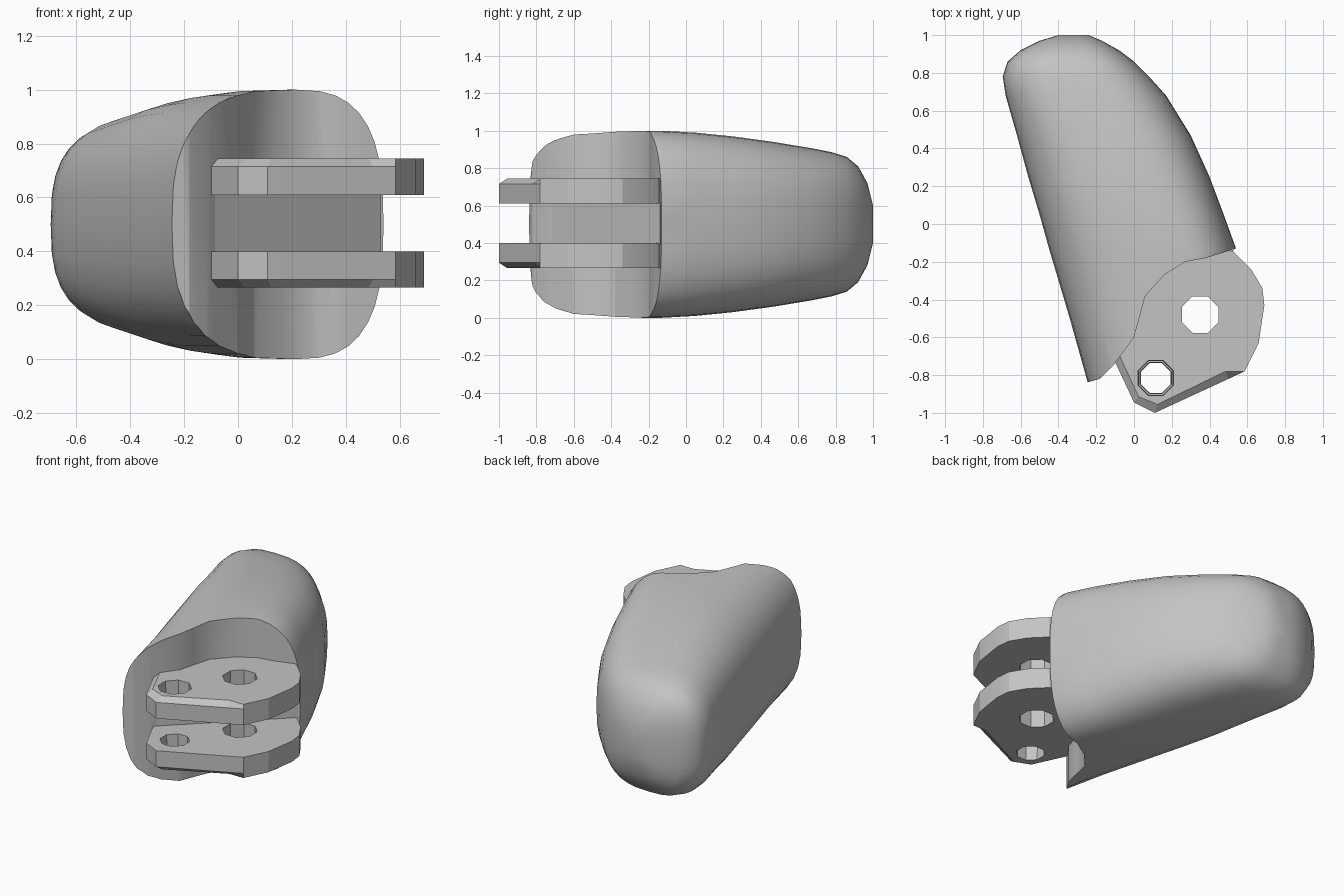
import bpy, bmesh, math

if "Cube" in bpy.data.objects:
    bpy.data.objects.remove(bpy.data.objects["Cube"], do_unlink=True)

grey = bpy.data.materials.new("plain_grey")
grey.use_nodes = True
GREY = (0.55, 0.55, 0.55, 1)
grey.diffuse_color = GREY
grey.node_tree.nodes["Principled BSDF"].inputs["Base Color"].default_value = GREY


def loft(name, rings):
    """Solid skinned through equal-sized rings of points, capped at both ends."""
    bm = bmesh.new()
    loops = [[bm.verts.new(p) for p in ring] for ring in rings]
    n = len(loops[0])
    for a, b in zip(loops, loops[1:]):
        for i in range(n):
            j = (i + 1) % n
            bm.faces.new((a[i], a[j], b[j], b[i]))
    bm.faces.new(loops[0])
    bm.faces.new(loops[-1])
    bmesh.ops.recalc_face_normals(bm, faces=bm.faces)
    mesh = bpy.data.meshes.new(name)
    bm.to_mesh(mesh)
    bm.free()
    mesh.materials.append(grey)
    obj = bpy.data.objects.new(name, mesh)
    bpy.context.collection.objects.link(obj)
    return obj


def prism(name, outline, z0, z1):
    return loft(name, [[(x, y, z) for x, y in outline] for z in (z0, z1)])


def cone_cutter(x, y, r0, r1, z0, z1, sides=8):
    def ring(r, z):
        return [(x + r * math.cos(math.tau * (i + 0.5) / sides),
                 y + r * math.sin(math.tau * (i + 0.5) / sides), z) for i in range(sides)]
    return loft("hole_cutter", [ring(r0, z0), ring(r1, z1)])


def cut(obj, cutter):
    """Subtract the cutter, bake the result and discard the cutter."""
    cutter.hide_render = True
    mod = obj.modifiers.new("cut", "BOOLEAN")
    mod.operation, mod.solver, mod.object = "DIFFERENCE", "EXACT", cutter
    bpy.context.view_layer.update()
    graph = bpy.context.evaluated_depsgraph_get()
    baked = bpy.data.meshes.new_from_object(obj.evaluated_get(graph))
    obj.modifiers.clear()
    obj.data = baked
    bpy.data.objects.remove(cutter, do_unlink=True)


def shade(obj, degrees):
    bpy.ops.object.select_all(action="DESELECT")
    obj.select_set(True)
    bpy.context.view_layer.objects.active = obj
    bpy.ops.object.shade_smooth_by_angle(angle=math.radians(degrees))


# Rounded shell: y, right edge, left edge, half height, crest position across
SECTIONS = [
    (-1, -.2, .6, .5, .6), (-.5, -.34, .58, .5, .65), (-.13, -.45, .54, .5, .65),
    (.05, -.5, .475, .49, .62), (.25, -.56, .4, .47, .58), (.47, -.62, .3, .44, .55),
    (.68, -.68, .17, .405, .5), (.78, -.695, .08, .385, .5), (.86, -.67, 0, .36, .5),
    (.92, -.6, -.08, .31, .5), (.97, -.5, -.17, .22, .5), (1, -.4, -.24, .1, .5),
]


def section(y, xl, xr, h, crest, count=36, power=2.8):
    mid = xl + (xr - xl) * crest
    ring = []
    for i in range(count):
        a = math.tau * i / count
        c, s = math.cos(a), math.sin(a)
        u = math.copysign(abs(c) ** (2 / power), c)
        v = math.copysign(abs(s) ** (2 / power), s)
        ring.append((mid + u * ((xr - mid) if u > 0 else (mid - xl)), y, .5 + h * v))
    return ring


shell = loft("shell", [section(*s) for s in SECTIONS])

# Concave socket at the joint end
SOCKET = [(-.4, -.88), (-.25, -.84), (-.18, -.82), (-.11, -.75), (0, -.6), (.06, -.38),
          (.16, -.27), (.27, -.2), (.38, -.18), (.54, -.13), (.8, -.04),
          (1.2, -1.5), (-.6, -1.5)]
cut(shell, prism("socket_cutter", SOCKET, -.3, 1.3))
shade(shell, 40)

# Hinge plates: x, y and the inset of the outer bevel
PLATE = [(-.105, -.72, .03, .02), (0, -.945, .025, .03), (.11, -1, .015, .045),
         (.5, -.82, -.015, .04), (.585, -.78, 0, 0), (.66, -.63, 0, 0),
         (.69, -.43, 0, 0), (.68, -.34, 0, 0), (.62, -.24, 0, 0), (.53, -.15, 0, 0),
         (.42, -.1, 0, 0), (.1, -.2, 0, 0), (-.08, -.55, 0, 0)]

for name, inner, outer in (("upper_hinge_plate", .61, .745), ("lower_hinge_plate", .4, .265)):
    bevel = outer - math.copysign(.03, outer - inner)
    plate = loft(name, [[(x, y, inner) for x, y, _, _ in PLATE],
                        [(x, y, bevel) for x, y, _, _ in PLATE],
                        [(x + dx, y + dy, outer) for x, y, dx, dy in PLATE]])
    cut(plate, cone_cutter(.35, -.48, .105, .105, .1, .9))
    cut(plate, cone_cutter(.115, -.815, .08, .103, .1, .8))
    shade(plate, 15)

# Flat web between the plates
prism("hinge_web", [(-.1, -.73), (.53, -.14), (.35, -.08), (.05, -.25), (-.12, -.55)], .39, .62)
